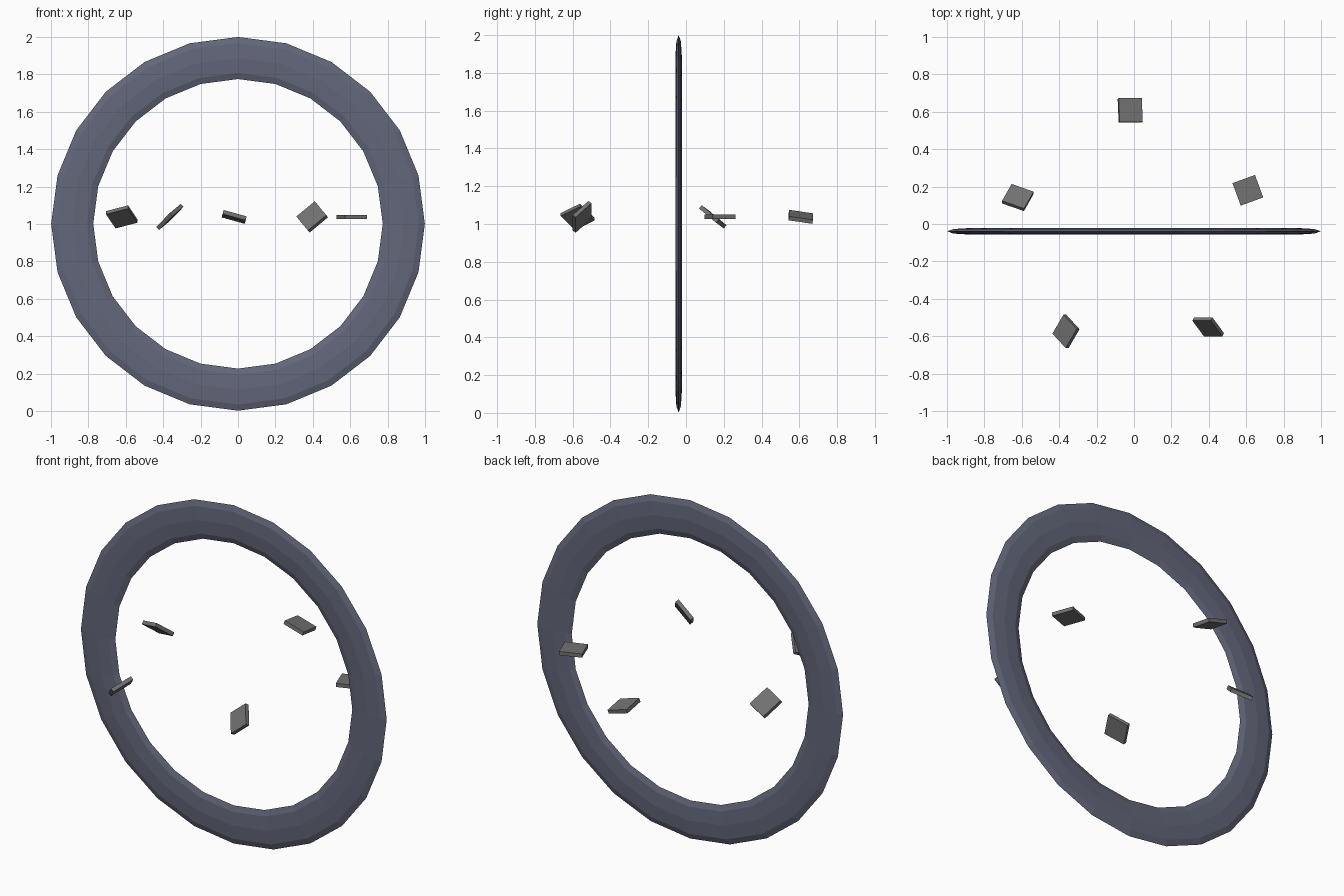
import bpy, bmesh, math
from mathutils import Matrix, Vector

if "Cube" in bpy.data.objects:
    bpy.data.objects.remove(bpy.data.objects["Cube"])


def material(name, rgb):
    m = bpy.data.materials.new(name)
    m.diffuse_color = (*rgb, 1.0)
    m.use_nodes = True
    m.node_tree.nodes["Principled BSDF"].inputs["Base Color"].default_value = m.diffuse_color
    return m


slate = material("slate_blue", (0.125, 0.135, 0.195))
grey = material("mid_grey", (0.17, 0.17, 0.17))

CENTRE_Y = -0.039


def make_object(name, bm, mat):
    bmesh.ops.recalc_face_normals(bm, faces=bm.faces)
    mesh = bpy.data.meshes.new(name)
    bm.to_mesh(mesh)
    bm.free()
    mesh.materials.append(mat)
    obj = bpy.data.objects.new(name, mesh)
    bpy.context.collection.objects.link(obj)
    return obj


# Upright ring: 24-sided torus with a flattened 8-sided section
SIDES, SECTION = 24, 8
bm = bmesh.new()
loops = []
for i in range(SIDES):
    a = 2 * math.pi * i / SIDES
    loop = []
    for j in range(SECTION):
        b = 2 * math.pi * j / SECTION
        r = 0.8865 + 0.1125 * math.cos(b)
        loop.append(bm.verts.new((r * math.cos(a),
                                  CENTRE_Y + 0.017 * math.sin(b),
                                  1.001 + r * math.sin(a))))
    loops.append(loop)
for i in range(SIDES):
    p, q = loops[i], loops[(i + 1) % SIDES]
    for j in range(SECTION):
        k = (j + 1) % SECTION
        bm.faces.new((p[j], p[k], q[k], q[j]))
make_object("ring", bm, slate)

# Five small tumbling plates spaced evenly on a level circle,
# each given by the directions of its two long edges
tilts = [
    ((0.117, 0.043, 0.0), (-0.043, 0.117, 0.0)),
    ((0.125, 0.0, -0.035), (0.0, 0.127, -0.02)),
    ((0.123, -0.043, 0.032), (0.037, 0.096, -0.08)),
    ((0.069, -0.075, 0.072), (0.064, 0.102, 0.054)),
    ((0.099, 0.0, 0.082), (0.07, -0.091, -0.079)),
]
for i, (u, v) in enumerate(tilts):
    a = math.radians(19.8 + 72 * i)
    centre = Vector((0.647 * math.cos(a), CENTRE_Y + 0.647 * math.sin(a), 1.038))
    u = Vector(u).normalized()
    n = u.cross(Vector(v)).normalized()
    v = n.cross(u)
    turn = Matrix((u, v, n)).transposed().to_4x4()
    bm = bmesh.new()
    bmesh.ops.create_cube(bm, size=1.0)
    bm.transform(Matrix.Translation(centre) @ turn @ Matrix.Diagonal((0.128, 0.128, 0.022, 1)))
    make_object(f"plate_{i + 1}", bm, grey)
